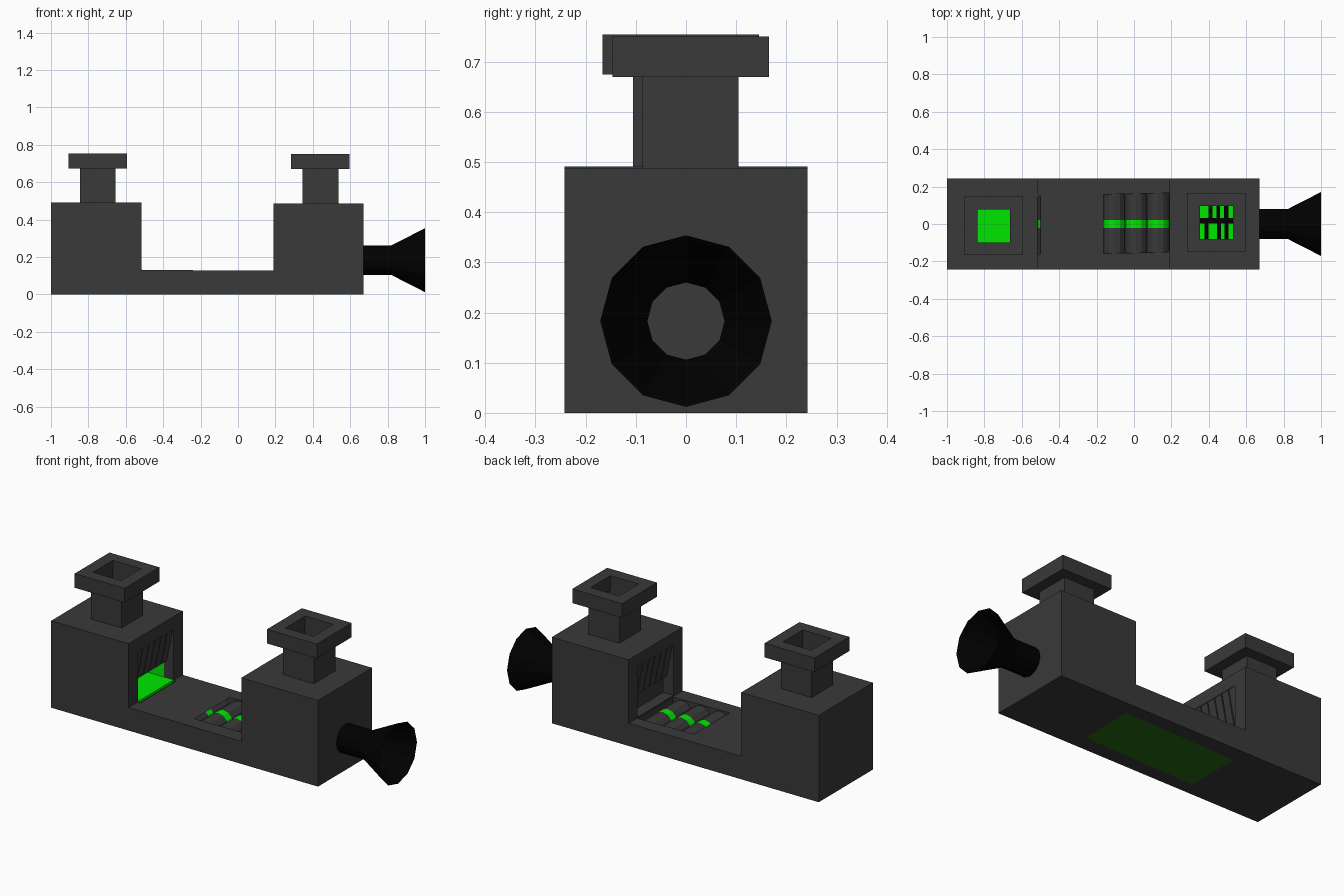
import bpy, bmesh, math
from mathutils import Matrix

if "Cube" in bpy.data.objects:
    bpy.data.objects.remove(bpy.data.objects["Cube"])


def material(name, rgb):
    m = bpy.data.materials.new(name)
    m.diffuse_color = (*rgb, 1)
    m.use_nodes = True
    m.node_tree.nodes["Principled BSDF"].inputs["Base Color"].default_value = m.diffuse_color
    return m


GREY = material("dark_grey", (0.041, 0.041, 0.041))
BLACK = material("black", (0.0, 0.0, 0.0))
GREEN = material("bright_green", (0.0, 0.8, 0.0))
DARK_GREEN = material("dark_green", (0.018, 0.14, 0.006))


def finish(name, bm, *mats):
    bmesh.ops.recalc_face_normals(bm, faces=bm.faces)
    me = bpy.data.meshes.new(name)
    bm.to_mesh(me)
    bm.free()
    for m in mats:
        me.materials.append(m)
    ob = bpy.data.objects.new(name, me)
    bpy.context.collection.objects.link(ob)
    return ob


def add_box(bm, x0, x1, y0, y1, z0, z1):
    size = Matrix.Diagonal((x1 - x0, y1 - y0, z1 - z0, 1))
    mid = Matrix.Translation(((x0 + x1) / 2, (y0 + y1) / 2, (z0 + z1) / 2))
    bmesh.ops.create_cube(bm, size=1, matrix=mid @ size)


def skew(x):
    """Slight sideways drift of the conveyor along its length."""
    return 0.022 * (x + 0.165)


def box(name, mat, *dims, skewed=False):
    bm = bmesh.new()
    add_box(bm, *dims)
    if skewed:
        for v in bm.verts:
            v.co.y += skew(v.co.x)
    return finish(name, bm, mat)


def square_tube(name, cx, cy, outer, inner, z0, z1):
    """Square pipe open along z."""
    bm = bmesh.new()
    rings = []
    for h, z in ((outer, z0), (outer, z1), (inner, z1), (inner, z0)):
        rings.append([bm.verts.new((cx + sx * h, cy + sy * h, z))
                      for sx, sy in ((-1, -1), (1, -1), (1, 1), (-1, 1))])
    for k in range(4):
        a, b = rings[k], rings[(k + 1) % 4]
        for i in range(4):
            j = (i + 1) % 4
            bm.faces.new((a[i], a[j], b[j], b[i]))
    return finish(name, bm, GREY)


# Body: U-shaped profile extruded across y
profile = [(-1, 0), (0.67, 0), (0.67, 0.487), (0.19, 0.487),
           (0.19, 0.128), (-0.515, 0.13), (-0.515, 0.491), (-1, 0.491)]
bm = bmesh.new()
face = bm.faces.new([bm.verts.new((x, -0.242, z)) for x, z in profile])
ext = bmesh.ops.extrude_face_region(bm, geom=[face])
bmesh.ops.translate(bm, vec=(0, 0.484, 0),
                    verts=[v for v in ext["geom"] if isinstance(v, bmesh.types.BMVert)])
body = finish("body", bm, GREY)


def cut(name, *dims, skewed=False):
    cutter = box(name, GREY, *dims, skewed=skewed)
    cutter.hide_render = True
    cutter.hide_set(True)
    mod = body.modifiers.new(name, 'BOOLEAN')
    mod.operation = 'DIFFERENCE'
    mod.solver = 'EXACT'
    mod.object = cutter


# Tray, chambers, shaft holes and the two curtained openings
cut("tray_cutter", -0.514, 0.187, -0.158, 0.158, -0.05, 0.129, skewed=True)
cut("left_chamber_cutter", -0.93, -0.575, -0.18, 0.18, 0.12, 0.44)
cut("right_chamber_cutter", 0.27, 0.61, -0.18, 0.18, 0.12, 0.44)
cut("left_shaft_cutter", -0.838, -0.662, -0.098, 0.078, 0.4, 0.6)
cut("right_shaft_cutter", 0.352, 0.528, -0.079, 0.097, 0.4, 0.6)
cut("left_opening_cutter", -0.6, -0.5, -0.16, 0.16, 0.126, 0.42)
cut("right_opening_cutter", 0.18, 0.255, -0.16, 0.16, 0.132, 0.42)

# Hanging curtains of six strips, leaning inward at the bottom
for side, face_x, inward in (("left", -0.517, -1), ("right", 0.192, 1)):
    bm = bmesh.new()
    for i in range(6):
        y = -0.16 + (i + 0.5) * 0.32 / 6
        add_box(bm, face_x - 0.003, face_x + 0.003, y - 0.0235, y + 0.0235, 0.23, 0.421)
    for v in bm.verts:
        v.co.x += inward * (0.004 + 0.2 * (0.421 - v.co.z))
    finish(f"{side}_curtain", bm, GREY)

# Chimneys and collars
for side, cx, cy, z0 in (("left", -0.75, -0.01, 0.491), ("right", 0.44, 0.009, 0.487)):
    square_tube(f"{side}_chimney", cx, cy, 0.096, 0.093, z0 - 0.003, z0 + 0.184)
    square_tube(f"{side}_collar", cx, cy, 0.156, 0.088, z0 + 0.183, z0 + 0.263)

# Green chamber lining and the conveyor underside
box("left_floor", GREEN, -0.925, -0.513, -0.159, 0.159, 0.122, 0.134)
box("left_lining_front", GREEN, -0.925, -0.576, -0.178, -0.16, 0.122, 0.43)
box("left_lining_back", GREEN, -0.925, -0.576, 0.16, 0.178, 0.122, 0.43)
box("left_lining_end", GREEN, -0.929, -0.92, -0.175, 0.175, 0.122, 0.43)
box("right_floor", GREEN, 0.275, 0.605, -0.175, 0.175, 0.122, 0.16)
box("tray_bottom", DARK_GREEN, -0.514, 0.187, -0.158, 0.158, 0.0, 0.006, skewed=True)

# Black grate above the right floor, two staggered rows of bars
bm = bmesh.new()
for bars, y0, y1 in ((((0.378, 0.397), (0.445, 0.465), (0.485, 0.505)), -0.175, 0.004),
                     (((0.397, 0.42), (0.44, 0.46), (0.482, 0.505)), 0.032, 0.175)):
    for x0, x1 in bars:
        add_box(bm, x0, x1, y0, y1, 0.161, 0.168)
add_box(bm, 0.275, 0.605, 0.003, 0.033, 0.161, 0.169)
finish("grate", bm, BLACK)

# Rollers with a green middle band
pitch, radius, sides = 0.117, 0.058, 12
for n in range(6):
    cx = -0.456 + n * pitch
    bm = bmesh.new()
    rings = []
    for y in (skew(cx) - 0.159, -0.022, 0.022, skew(cx) + 0.159):
        rings.append([bm.verts.new((cx + radius * math.cos(2 * math.pi * i / sides), y,
                                    0.066 + radius * math.sin(2 * math.pi * i / sides)))
                      for i in range(sides)])
    for k in range(3):
        for i in range(sides):
            j = (i + 1) % sides
            f = bm.faces.new((rings[k][i], rings[k][j], rings[k + 1][j], rings[k + 1][i]))
            f.material_index = int(k == 1)
    bm.faces.new(rings[0])
    bm.faces.new(rings[-1])
    finish(f"roller_{n + 1}", bm, GREY, GREEN)

# Horn: hollow twelve-sided tube with a flared mouth
bm = bmesh.new()
rings = []
for x, r in ((0.668, 0.079), (0.82, 0.079), (1.0, 0.171), (0.995, 0.166),
             (0.82, 0.077), (0.668, 0.077)):
    rings.append([bm.verts.new((x, r * math.sin(math.pi * i / 6),
                                0.183 + r * math.cos(math.pi * i / 6))) for i in range(12)])
for a, b in zip(rings, rings[1:] + rings[:1]):
    for i in range(12):
        j = (i + 1) % 12
        bm.faces.new((a[i], a[j], b[j], b[i]))
finish("horn", bm, BLACK)
